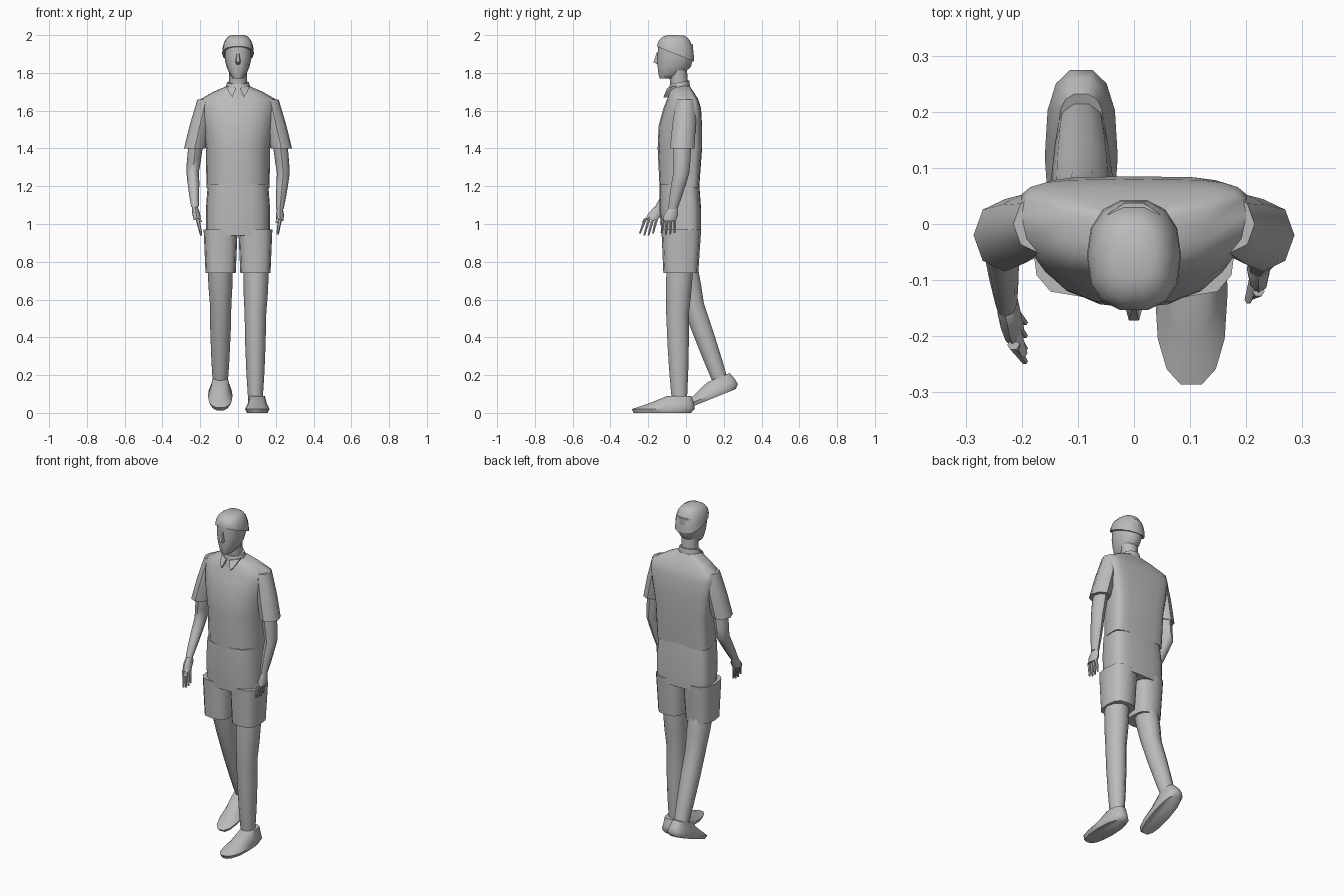
import bpy, bmesh, math
from mathutils import Vector, Matrix

default_cube = bpy.data.objects.get("Cube")
if default_cube:
    bpy.data.objects.remove(default_cube)

GREY = (0.5, 0.5, 0.5, 1)
grey = bpy.data.materials.new("plain_grey")
grey.use_nodes = True
grey.diffuse_color = GREY
grey.node_tree.nodes["Principled BSDF"].inputs["Base Color"].default_value = GREY


def finish(name, bm):
    bmesh.ops.recalc_face_normals(bm, faces=bm.faces)
    mesh = bpy.data.meshes.new(name)
    bm.to_mesh(mesh)
    bm.free()
    mesh.materials.append(grey)
    part = bpy.data.objects.new(name, mesh)
    bpy.context.collection.objects.link(part)
    bpy.ops.object.select_all(action='DESELECT')
    part.select_set(True)
    bpy.context.view_layer.objects.active = part
    bpy.ops.object.shade_smooth_by_angle(angle=math.radians(50))


def loft(name, rings, sides, front_power=2, back_power=2, matrix=Matrix()):
    """Join level outlines given as centre, half width, depth to front, depth to back, tilt."""
    bm = bmesh.new()
    loops = []
    for centre, width, front, back, tilt in rings:
        loop = []
        for i in range(sides):
            angle = math.tau * i / sides
            c, s = math.cos(angle), math.sin(angle)
            power, depth = (back_power, back) if s > 0 else (front_power, front)
            across = math.copysign(abs(c) ** (2 / power), c) * width
            along = math.copysign(abs(s) ** (2 / power), s) * depth
            offset = Vector((across, along, tilt * along))
            loop.append(bm.verts.new(matrix @ (centre + offset)))
        loops.append(loop)
    for low, high in zip(loops, loops[1:]):
        for i in range(sides):
            bm.faces.new((low[i], low[i - 1], high[i - 1], high[i]))
    bm.faces.new(loops[0])
    bm.faces.new(loops[-1])
    finish(name, bm)


def body(name, outlines, sides=12, x=0, bias=0.5, tilt=0, **shape):
    """Each outline is height, half width, front y, back y; bias places the widest point."""
    rings = []
    for z, width, front, back in outlines:
        middle = front + (back - front) * bias
        rings.append((Vector((x, middle, z)), width, middle - front, back - middle, tilt))
    loft(name, rings, sides, **shape)


def limb(name, joints, radii, depth=1.1, swell=0, steps=3, sides=8):
    """Tapered limb through its joints, swelling between them."""
    joints = [Vector(joint) for joint in joints]
    rings = []
    for k in range(len(joints) - 1):
        last = k == len(joints) - 2
        for step in range(steps + last):
            t = step / steps
            radius = radii[k] + (radii[k + 1] - radii[k]) * t + swell * math.sin(math.pi * t)
            rings.append((joints[k].lerp(joints[k + 1], t), radius, radius * depth, radius * depth, 0))
    loft(name, rings, sides)


# Shirt with a flat back, rounded chest and sloping shoulders
body("shirt", [
    (1.19, 0.167, -0.14, 0.07),
    (1.4, 0.17, -0.15, 0.085),
    (1.52, 0.19, -0.145, 0.085),
    (1.61, 0.205, -0.12, 0.08),
    (1.66, 0.2, -0.1, 0.065),
    (1.7, 0.13, -0.09, 0.04),
    (1.73, 0.06, -0.07, 0.02)], sides=20, bias=0.7, front_power=2.3, back_power=4)

# Shorts
body("shorts_hips", [
    (1.21, 0.16, -0.14, 0.07),
    (1.08, 0.17, -0.14, 0.08),
    (0.94, 0.17, -0.13, 0.08)], sides=20, bias=0.7, front_power=3, back_power=3)

# Paired clothing
for side, sign in (("left", 1), ("right", -1)):
    body(side + "_shorts_leg", [
        (0.97, 0.09, -0.13, 0.08),
        (0.74, 0.08, -0.12, 0.065)], x=sign * 0.092, front_power=3, back_power=3)
    sleeve = [(sign * 0.17, 0, 1.66), (sign * 0.2, -0.01, 1.53), (sign * 0.23, -0.02, 1.4)]
    limb(side + "_sleeve", sleeve, (0.045, 0.054, 0.056), depth=1.15, steps=2)

# Neck and collar band
limb("neck", [(0, -0.03, 1.68), (0, -0.045, 1.83)], (0.05, 0.05), depth=1, swell=-0.003)
body("collar", [
    (1.69, 0.073, -0.1, 0.025),
    (1.75, 0.058, -0.085, 0.017)], tilt=0.2)

# Pointed collar flaps
bm = bmesh.new()
for sign in (1, -1):
    outline = [(0.01, -0.1, 1.72), (0.06, -0.07, 1.73), (0.05, -0.1, 1.7), (0.03, -0.12, 1.67)]
    outer = [bm.verts.new((sign * x, y, z)) for x, y, z in outline]
    inner = [bm.verts.new(vert.co + Vector((0, 0.02, 0))) for vert in outer]
    bm.faces.new(outer)
    bm.faces.new(inner)
    for i in range(len(outer)):
        bm.faces.new((outer[i - 1], outer[i], inner[i], inner[i - 1]))
finish("collar_points", bm)

# Head, narrowing toward the chin
body("head", [
    (1.77, 0.025, -0.14, -0.07),
    (1.79, 0.042, -0.147, -0.02),
    (1.83, 0.06, -0.152, 0.027),
    (1.88, 0.072, -0.153, 0.042),
    (1.95, 0.072, -0.15, 0.04)], sides=14, front_power=2.3)

# Nose
body("nose", [
    (1.845, 0.012, -0.156, -0.13),
    (1.857, 0.018, -0.177, -0.13),
    (1.91, 0.008, -0.157, -0.13)], sides=6, bias=0.8)

# Hair: a dome that is low at the nape and high over the forehead
dome = []
levels = 6
for level in range(levels):
    angle = math.pi / 2 * level / levels
    rise, spread = math.sin(angle), math.cos(angle) ** 0.6
    centre = Vector((0, -0.055, 1.9 + 0.103 * rise))
    dome.append((centre, 0.084 * spread, 0.1 * spread, 0.1 * spread, 0.4 * (rise - 1)))
loft("hair", dome, sides=14, front_power=2.5, back_power=2.3)


def hand(side, wrist, knuckle, tip, inward):
    """Palm, four fingers and a thumb in front."""
    wrist, knuckle, tip = Vector(wrist), Vector(knuckle), Vector(tip)
    middle = wrist.lerp(knuckle, 0.45)
    limb(side + "_palm", [wrist, middle, knuckle], (0.015, 0.021, 0.019), depth=1.8, steps=1)
    for finger in range(4):
        place = finger - 1.5
        root = knuckle + Vector((0, 0.02 * place, 0.01))
        end = tip + Vector((0, 0.023 * place, 0.009 * abs(place)))
        limb(f"{side}_finger_{finger}", [root, end], (0.011, 0.006), depth=0.9, steps=2, sides=6)
    end = knuckle + Vector((inward, -0.045, -0.01))
    limb(side + "_thumb", [middle, end], (0.013, 0.007), steps=2, sides=6)


def arm(side, shoulder, elbow, wrist):
    limb(side + "_arm", [shoulder, elbow, wrist], (0.038, 0.034, 0.02), depth=1.25, swell=0.002)


# Arms: the left hangs, the right swings forward
left_wrist, right_wrist = (0.222, -0.07, 1.08), (-0.228, -0.14, 1.09)
arm("left", (0.22, -0.02, 1.45), (0.24, -0.025, 1.27), left_wrist)
arm("right", (-0.22, -0.01, 1.45), (-0.24, -0.01, 1.28), right_wrist)
hand("left", left_wrist, (0.222, -0.09, 1.015), (0.21, -0.095, 0.94), inward=-0.018)
hand("right", right_wrist, (-0.215, -0.185, 1.02), (-0.195, -0.21, 0.935), inward=0.018)


def leg(side, hip, knee, ankle):
    limb(side + "_leg", [hip, knee, ankle], (0.066, 0.057, 0.038), swell=0.004, sides=10)


# Legs: the left stands forward, the right trails with a bent knee
leg("left", (0.097, -0.03, 0.82), (0.092, -0.045, 0.52), (0.092, -0.035, 0.06))
leg("right", (-0.095, -0.025, 0.85), (-0.092, 0.035, 0.58), (-0.094, 0.195, 0.13))


def foot(side, matrix):
    body(side + "_foot", [
        (0, 0.055, -0.28, 0.03),
        (0.02, 0.065, -0.29, 0.05),
        (0.05, 0.05, -0.2, 0.045),
        (0.09, 0.04, -0.1, 0.03)], sides=14, front_power=2.4, back_power=2.6, matrix=matrix)


# Feet: the right one pivots up about its heel
foot("left", Matrix.Translation((0.102, 0, 0)))
heel = Vector((0, 0.05, 0))
raised = Matrix.Translation((-0.094, 0.285, 0.135))
foot("right", raised @ Matrix.Rotation(math.radians(22), 4, 'X') @ Matrix.Translation(-heel))
